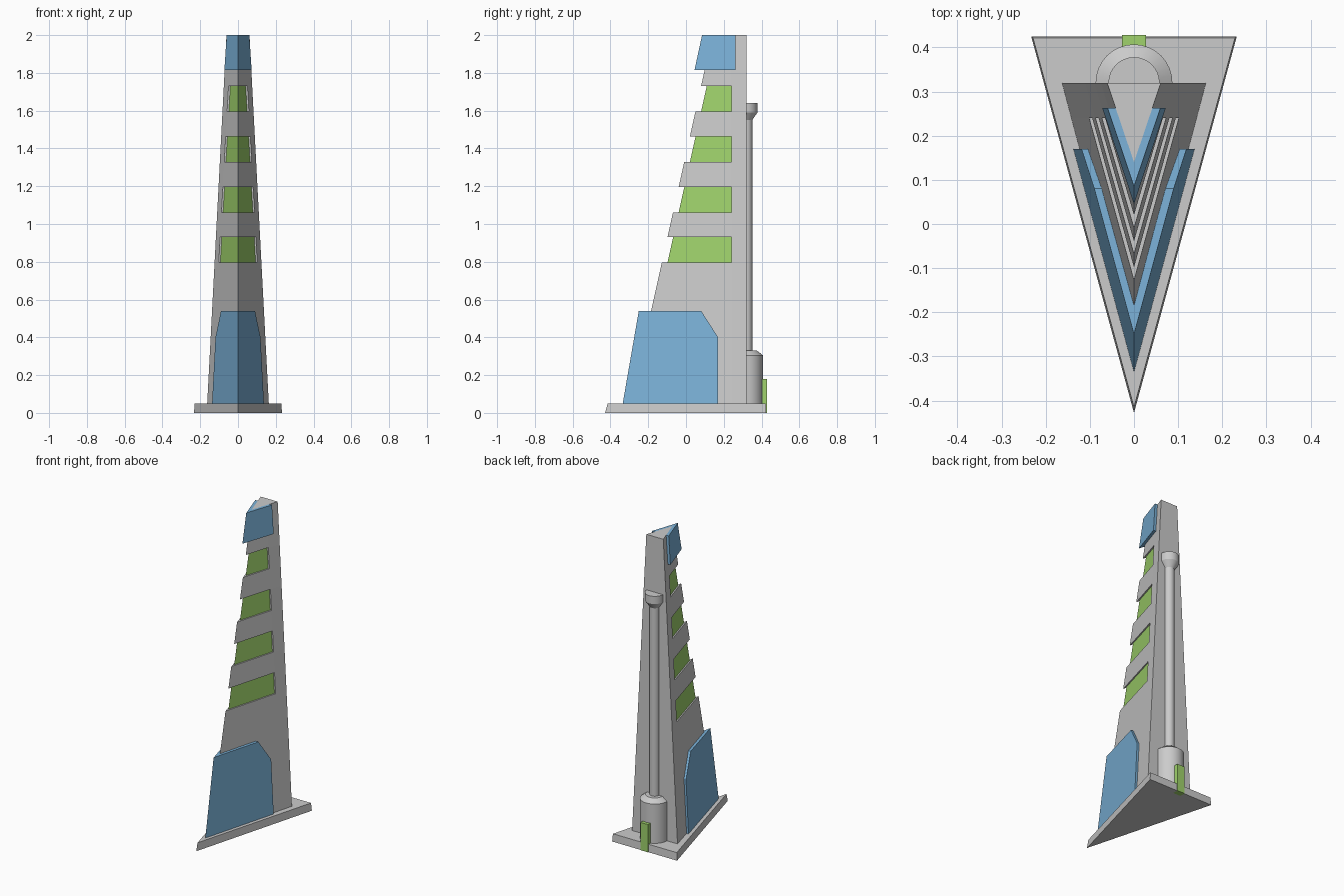
import bpy, bmesh, math

if "Cube" in bpy.data.objects:
    bpy.data.objects.remove(bpy.data.objects["Cube"])

def material(name, col):
    m = bpy.data.materials.new(name)
    m.diffuse_color = col
    m.use_nodes = True
    m.node_tree.nodes["Principled BSDF"].inputs["Base Color"].default_value = m.diffuse_color
    return m

green = material("green", (0.35, 0.65, 0.15, 1))
blue = material("blue", (0.2, 0.45, 0.7, 1))

def finish(name, bm, mats=()):
    bmesh.ops.remove_doubles(bm, verts=bm.verts, dist=1e-5)
    bmesh.ops.recalc_face_normals(bm, faces=bm.faces)
    me = bpy.data.meshes.new(name)
    bm.to_mesh(me)
    bm.free()
    for m in mats:
        me.materials.append(m)
    ob = bpy.data.objects.new(name, me)
    bpy.context.collection.objects.link(ob)
    return ob

def loft(name, rings, mats=(), colour=lambda level, side: 0):
    """Skin a stack of equal-length rings and cap both ends."""
    bm = bmesh.new()
    vs = [[bm.verts.new(p) for p in r] for r in rings]
    n = len(rings[0])
    for k in range(len(vs) - 1):
        for i in range(n):
            j = (i + 1) % n
            f = bm.faces.new((vs[k][i], vs[k][j], vs[k + 1][j], vs[k + 1][i]))
            f.material_index = colour(k, i)
    bm.faces.new(vs[0])
    bm.faces.new(vs[-1])
    return finish(name, bm, mats)

# Triangular base plate
loft("base_plate", [[(-w, b, z), (w, b, z), (0, a, z)]
                    for w, b, a, z in ((.233, .425, -.428, 0), (.229, .422, -.415, .05))])

# Tapered tower with recessed window bands
BACK, STOP, INSET = .32, .24, .03

def tower_ring(z, inset):
    t = (z - .05) / 1.95
    hw, apex = .163 - .102 * t, -.294 + .434 * t
    slope = hw / (BACK - apex)
    o, i = slope * (STOP - apex), slope * (STOP - apex - inset)
    return [(-hw, BACK, z), (hw, BACK, z), (o, STOP, z), (i, STOP, z),
            (0, apex + inset, z), (-i, STOP, z), (-o, STOP, z)]

rings, window_levels = [tower_ring(.05, 0)], set()
for k in range(4):
    z0 = .795 + k * .2665
    z1 = z0 + .135
    window_levels.add(len(rings) + 1)
    rings += [tower_ring(z0, 0), tower_ring(z0, INSET), tower_ring(z1, INSET), tower_ring(z1, 0)]
rings.append(tower_ring(2, 0))
grey = material("grey", (.8, .8, .8, 1))
loft("tower", rings, (grey, green),
     lambda k, i: 1 if k in window_levels and i in (3, 4) else 0)

# V-shaped cladding wrapped around the front edge
def cladding(name, outline, depth):
    """outline: (x, y, z) of one outer side, first two points on the centre line."""
    slopes = []
    (_, a0, z0), (_, a1, z1) = outline[:2]
    inner = []
    for x, y, z in outline:
        a = a0 + (a1 - a0) * (z - z0) / (z1 - z0)
        inner.append((0, y + depth, z) if x == 0 else (x * (1 - depth / (y - a)), y, z))
    bm = bmesh.new()
    for s in (1, -1):
        o = [bm.verts.new((s * x, y, z)) for x, y, z in outline]
        i = [bm.verts.new((s * x, y, z)) for x, y, z in inner]
        bm.faces.new(o)
        bm.faces.new(i)
        for k in range(1, len(o)):
            j = (k + 1) % len(o)
            bm.faces.new((o[k], o[j], i[j], i[k]))
    return finish(name, bm, (blue,))

cladding("lower_cladding", [(0, -.335, .05), (0, -.25, .54), (.09, .08, .54),
                            (.119, .17, .40), (.137, .17, .05)], .08)
cladding("top_cladding", [(0, .045, 1.815), (0, .085, 2), (.06, .263, 2),
                          (.072, .263, 1.815)], .055)

# Half-round turned parts on the back wall
def half_turned(name, profile, steps=16):
    rings = [[(r * math.cos(math.pi * i / steps), BACK + r * math.sin(math.pi * i / steps), z)
              for i in range(steps + 1)] for r, z in profile]
    ob = loft(name, rings)
    bpy.ops.object.select_all(action='DESELECT')
    bpy.context.view_layer.objects.active = ob
    ob.select_set(True)
    bpy.ops.object.shade_smooth_by_angle(angle=math.radians(30))

half_turned("pipe_tank", [(.087, .05), (.087, .305), (.055, .33)])
half_turned("pipe", [(.031, .33), (.031, 1.56)])
half_turned("pipe_head", [(.031, 1.55), (.058, 1.59), (.058, 1.64)])

# Small green marker at the rear
loft("rear_marker", [[(-.027, .39, z), (.027, .39, z), (.027, .428, z), (-.027, .428, z)]
                     for z in (0, .18)], (green,))
